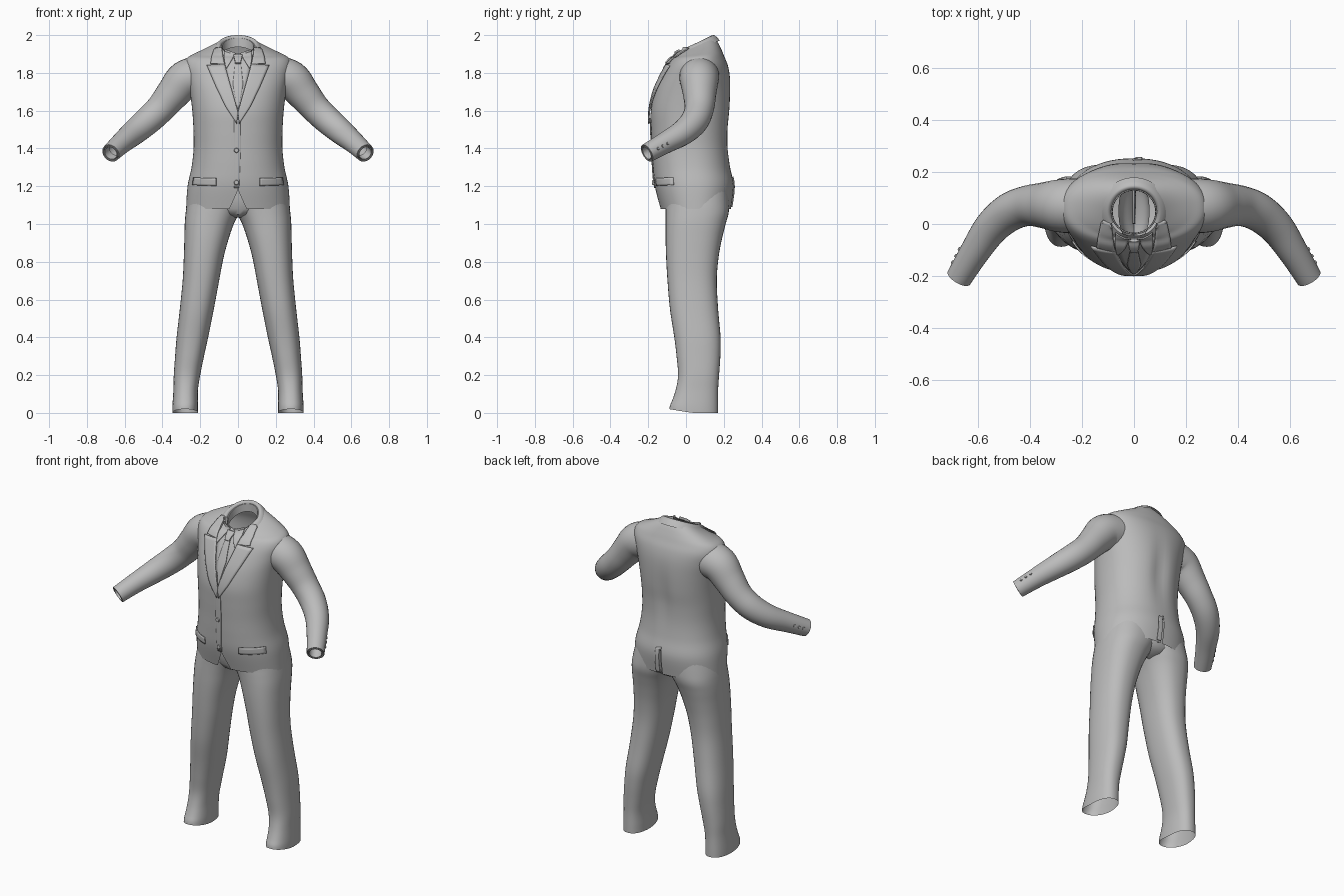
import bpy, bmesh, math
from mathutils import Vector
from mathutils.bvhtree import BVHTree

if "Cube" in bpy.data.objects:
    bpy.data.objects.remove(bpy.data.objects["Cube"])

grey = bpy.data.materials.new("suit grey")
grey.diffuse_color = (0.5, 0.5, 0.5, 1)
grey.use_nodes = True
grey.node_tree.nodes["Principled BSDF"].inputs["Base Color"].default_value = grey.diffuse_color


def finish(name, bm, angle=40):
    """Turn a bmesh into a smooth shaded object."""
    bmesh.ops.remove_doubles(bm, verts=bm.verts, dist=0.0002)
    bmesh.ops.recalc_face_normals(bm, faces=bm.faces)
    me = bpy.data.meshes.new(name)
    bm.to_mesh(me)
    bm.free()
    me.polygons.foreach_set("use_smooth", [True] * len(me.polygons))
    me.set_sharp_from_angle(angle=math.radians(angle))
    me.materials.append(grey)
    ob = bpy.data.objects.new(name, me)
    bpy.context.collection.objects.link(ob)
    return ob


def grid(bm, rows, closed=False):
    """Skin rows of points with quads."""
    vs = [[bm.verts.new(p) for p in r] for r in rows]
    for a, b in zip(vs, vs[1:]):
        n = len(a)
        for i in range(n if closed else n - 1):
            j = (i + 1) % n
            bm.faces.new((a[i], a[j], b[j], b[i]))


def spline(keys, steps=5):
    """Catmull-Rom through tuples of any length."""
    out = []
    for i in range(len(keys) - 1):
        p0, p1, p2 = keys[max(i - 1, 0)], keys[i], keys[i + 1]
        p3 = keys[min(i + 2, len(keys) - 1)]
        for s in range(steps):
            t = s / steps
            out.append(tuple(
                0.5 * (2 * b + (c - a) * t + (2 * a - 5 * b + 4 * c - d) * t * t
                       + (3 * b - a - 3 * c + d) * t ** 3)
                for a, b, c, d in zip(p0, p1, p2, p3)))
    return out + [tuple(keys[-1])]


def power(v, e):
    return math.copysign(abs(v) ** e, v)


# Jacket body: z, half width, front y, back y, tilt of the ring
BODY = [(1.08, .275, -.135, .238, 0), (1.2, .267, -.165, .253, 0),
        (1.3, .246, -.175, .235, 0), (1.4, .235, -.18, .225, 0),
        (1.5, .236, -.185, .226, 0), (1.6, .242, -.186, .235, 0),
        (1.7, .255, -.165, .238, 0), (1.78, .272, -.132, .234, 0),
        (1.84, .283, -.10, .222, 0), (1.88, .268, -.075, .203, .05),
        (1.905, .22, -.055, .188, .15), (1.93, .155, -.048, .168, .3),
        (1.95, .095, -.045, .14, .5)]
N = 2.25
bm = bmesh.new()
for s in (-1, 1):
    rows = []
    for z, rx, yf, yb, tilt in spline(BODY):
        cy, ry = (yf + yb) / 2, (yb - yf) / 2
        front_gap = .045 * max(0, (1.18 - z) / .1)
        back_gap = .006 if z < 1.24 else 0
        t0 = math.asin((front_gap / rx) ** (N / 2))
        t1 = math.asin((back_gap / rx) ** (N / 2))
        row = []
        for i in range(33):
            a = t0 + (math.pi - t0 - t1) * i / 32
            x = s * rx * abs(math.sin(a)) ** (2 / N)
            y = cy - ry * power(math.cos(a), 2 / N)
            if y > cy:  # hollow along the spine
                y -= .014 * math.exp(-(x / .045) ** 2) * math.exp(-((z - 1.55) / .17) ** 2)
            row.append((x, y, z + tilt * (y - cy)))
        rows.append(row)
    grid(bm, rows)
jacket = finish("jacket_body", bm)
tree = BVHTree.FromPolygons([v.co for v in jacket.data.vertices],
                            [p.vertices[:] for p in jacket.data.polygons])


def surface_y(x, z, side=-1):
    for k in range(12):
        hit = tree.ray_cast(Vector((x, side, z - .006 * k)), Vector((0, -side, 0)))[0]
        if hit and hit.y * side > -.03:
            return hit.y
    return 0


def along(poly, t):
    f = t * (len(poly) - 1)
    i = min(int(f), len(poly) - 2)
    return Vector(poly[i]).lerp(Vector(poly[i + 1]), f - i)


def plate(name, left, right, lift, thick=.006, side=-1, rows=16, cols=6):
    """Cloth panel between two (x, z) edges, laid on the jacket body."""
    bm = bmesh.new()
    pts = []
    for r in range(rows + 1):
        a, b = along(left, r / rows), along(right, r / rows)
        row = []
        for c in range(cols + 1):
            x, z = a.lerp(b, c / cols)
            row.append((x, surface_y(x, z, side) + side * lift, z))
        pts.append(row)
    grid(bm, pts)
    ob = finish(name, bm)
    mod = ob.modifiers.new("cloth", 'SOLIDIFY')
    mod.thickness, mod.offset = thick, 0
    return ob


# Shirt front, tie and knot inside the V
plate("shirt_front", [(-.08, 1.89), (-.055, 1.78), (-.003, 1.61)],
      [(.08, 1.89), (.055, 1.78), (.003, 1.61)], .001, .004)
plate("tie_blade", [(-.014, 1.86), (-.027, 1.74), (-.004, 1.61)],
      [(.014, 1.86), (.027, 1.74), (.004, 1.61)], .006)
plate("tie_knot", [(-.024, 1.895), (-.013, 1.85)], [(.024, 1.895), (.013, 1.85)], .013, .012)

for s, tag in ((-1, "right"), (1, "left")):
    def m(pts):
        return [(s * x, z) for x, z in pts]
    # Shirt collar points, jacket collar leaf, lapel
    plate(tag + "_shirt_collar", m([(.012, 1.905), (.035, 1.865), (.06, 1.825)]),
          m([(.07, 1.925), (.074, 1.88), (.066, 1.83)]), .012)
    plate(tag + "_collar_leaf", m([(.086, 1.935), (.08, 1.89), (.07, 1.845)]),
          m([(.125, 1.93), (.14, 1.885), (.145, 1.85)]), .013)
    plate(tag + "_lapel", m([(.07, 1.845), (.047, 1.76), (.024, 1.68), (.0, 1.59)]),
          m([(.165, 1.84), (.118, 1.73), (.065, 1.62), (.006, 1.53)]), .01, .008)
    # Pocket flap
    plate(tag + "_pocket_flap", m([(.115, 1.242), (.115, 1.202)]),
          m([(.235, 1.246), (.24, 1.206)]), .005, rows=4, cols=10)

# Overlapping front edge and back vent fold
plate("front_edge", [(-.02, 1.56), (-.022, 1.4), (-.022, 1.19)],
      [(.012, 1.56), (.014, 1.4), (.006, 1.19)], .003, .005)
plate("back_vent", [(-.004, 1.25), (-.003, 1.09)], [(.03, 1.24), (.034, 1.09)], .003, .006, side=1)

# Rolled collar around the back of the neck
bm = bmesh.new()
rows = []
for i in range(41):
    a = math.radians(-118 + 236 * i / 40)
    row = []
    for dr, dz in ((.042, -.026), (.026, -.008), (.012, .003), (.003, .003), (-.004, -.008), (-.003, -.05)):
        row.append(((.092 + dr) * math.sin(a), .0475 + (.09 + dr) * math.cos(a),
                    1.952 + .045 * math.cos(a) + dz))
    rows.append(row)
grid(bm, rows)
finish("neck_collar", bm, 60)

# Shirt neckband
bm = bmesh.new()
rows = []
for dr, dz in ((.0, -.06), (-.001, -.012), (-.006, -.012), (-.007, -.06)):
    rows.append([((.089 + dr) * math.sin(t), .0475 + (.088 + dr) * math.cos(t),
                  1.953 + .044 * math.cos(t) + dz)
                 for t in [math.tau * i / 40 for i in range(40)]])
grid(bm, rows, True)
finish("shirt_neckband", bm)

# Sleeve path: x, y, z, radius
SLEEVE = [(.2, .07, 1.785, .106), (.28, .07, 1.762, .103), (.345, .072, 1.69, .089),
          (.41, .07, 1.612, .078), (.48, .045, 1.545, .074), (.55, -.015, 1.485, .067),
          (.615, -.11, 1.43, .057), (.674, -.207, 1.375, .05)]


def tube(name, keys, s, count=28):
    """Round sleeve with a hem turned inwards at the far end."""
    pts = [(Vector((s * k[0], k[1], k[2])), k[3]) for k in spline(keys)]
    rows = []
    for i, (p, r) in enumerate(pts):
        d = (pts[min(i + 1, len(pts) - 1)][0] - pts[max(i - 1, 0)][0]).normalized()
        u = Vector((0, 0, 1)).cross(d).normalized()
        v = d.cross(u)
        rows.append([p + r * (u * math.cos(t) + v * math.sin(t))
                     for t in [math.tau * j / count for j in range(count)]])
    for k, back in ((.88, 0), (.86, .05)):
        rows.append([p + (q - p) * k - d * back for q in rows[len(pts) - 1]])
    bm = bmesh.new()
    grid(bm, rows, True)
    return finish(name, bm)


def button(name, loc, normal, r):
    bm = bmesh.new()
    bmesh.ops.create_cone(bm, cap_ends=True, segments=14, radius1=r, radius2=r * .75, depth=r * .7)
    ob = finish(name, bm)
    ob.location = loc
    ob.rotation_euler = Vector(normal).to_track_quat('Z', 'Y').to_euler()


# Trouser leg: z, inner x, outer x, front y, back y
LEG = [(.0, .212, .348, -.088, .17), (.04, .212, .347, -.082, .17), (.12, .212, .342, -.055, .17),
       (.2, .2, .34, -.042, .175), (.3, .18, .333, -.05, .182), (.4, .158, .325, -.062, .183),
       (.55, .128, .308, -.085, .17), (.7, .1, .293, -.098, .163), (.82, .077, .287, -.105, .172),
       (.92, .05, .284, -.108, .19), (1.0, .022, .282, -.108, .21), (1.06, -.01, .277, -.108, .226),
       (1.12, -.05, .268, -.11, .228), (1.22, -.06, .245, -.12, .22)]

for s, tag in ((-1, "right"), (1, "left")):
    tube(tag + "_sleeve", SLEEVE, s)
    # Shirt cuff inside the sleeve end
    tube(tag + "_shirt_cuff", [(.628, -.13, 1.418, .04), (.65, -.167, 1.397, .04),
                               (.674, -.208, 1.375, .04)], s)
    for k in range(3):
        p = Vector((.655, -.175, 1.393)).lerp(Vector((.625, -.126, 1.42)), k / 2)
        n = Vector((.8, .5, .12)).normalized()
        q = p + n * (.054 + .002 * k)
        button(f"{tag}_cuff_button_{k + 1}", (s * q.x, q.y, q.z), (s * n.x, n.y, n.z), .008)
    bm = bmesh.new()
    rows = []
    for z, xi, xo, yf, yb in spline(LEG):
        row = []
        for j in range(36):
            a = math.tau * j / 36
            x = (xi + xo) / 2 + (xo - xi) / 2 * power(math.cos(a), .85)
            y = (yf + yb) / 2 + (yb - yf) / 2 * power(math.sin(a), .85)
            hem = .02 * max(0, 1 - z / .06) * max(0, -math.sin(a))
            row.append((s * x, y, z + hem))
        rows.append(row)
    grid(bm, rows, True)
    finish(tag + "_trouser_leg", bm)

# Trouser seat bridging the legs
bm = bmesh.new()
rows = []
for z, rx, yf, yb in ((1.035, .05, -.03, .12), (1.05, .12, -.085, .19), (1.08, .2, -.104, .218),
                      (1.14, .25, -.112, .222), (1.24, .23, -.12, .215)):
    rows.append([(rx * math.cos(t), (yf + yb) / 2 + (yb - yf) / 2 * math.sin(t), z)
                 for t in [math.tau * i / 36 for i in range(36)]])
grid(bm, rows, True)
finish("trouser_seat", bm)

# Front buttons
for k, z in enumerate((1.39, 1.22)):
    button(f"front_button_{k + 1}", (-.008, surface_y(-.008, z) - .008, z), (0, -1, 0), .014)
